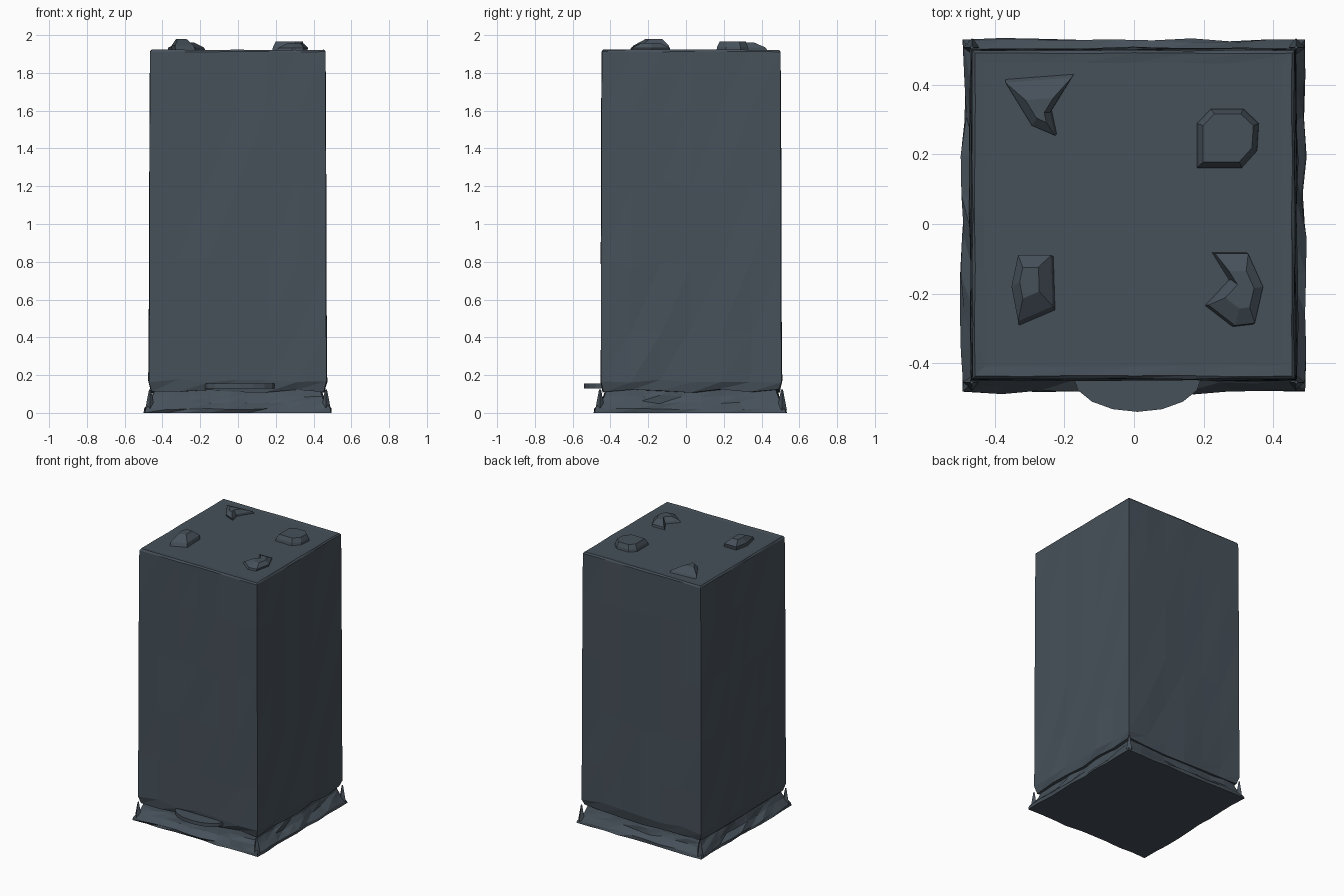
import bpy, bmesh, math, random

if "Cube" in bpy.data.objects:
    bpy.data.objects.remove(bpy.data.objects["Cube"])
random.seed(4)

slate = bpy.data.materials.new("dark slate")
slate.diffuse_color = (0.062, 0.082, 0.102, 1)
slate.use_nodes = True
slate.node_tree.nodes["Principled BSDF"].inputs["Base Color"].default_value = slate.diffuse_color

def finish(name, bm):
    bmesh.ops.recalc_face_normals(bm, faces=bm.faces)
    me = bpy.data.meshes.new(name)
    bm.to_mesh(me)
    bm.free()
    me.materials.append(slate)
    ob = bpy.data.objects.new(name, me)
    bpy.context.collection.objects.link(ob)
    return ob

def square_ring(bm, x0, x1, y0, y1, z, n, jit=0.0, jz=0.0):
    """Closed rectangular loop with n segments per side; corners stay sharp."""
    corners = [(x0, y0), (x1, y0), (x1, y1), (x0, y1)]
    ring = []
    for i, a in enumerate(corners):
        b = corners[(i + 1) % 4]
        for k in range(n):
            t = k / n
            j = 0 if k == 0 else jit
            ring.append(bm.verts.new((a[0] + (b[0] - a[0]) * t + random.uniform(-j, j),
                                      a[1] + (b[1] - a[1]) * t + random.uniform(-j, j),
                                      z + random.uniform(-jz, jz))))
    return ring

def bridge(bm, rings, cap_low=True, cap_high=True):
    for lo, hi in zip(rings, rings[1:]):
        m = len(lo)
        for i in range(m):
            j = (i + 1) % m
            bm.faces.new((lo[i], lo[j], hi[j]))
            bm.faces.new((lo[i], hi[j], hi[i]))
    if cap_low:
        bm.faces.new(rings[0][::-1])
    if cap_high:
        bm.faces.new(rings[-1])

# tall, slightly uneven body
bm = bmesh.new()
levels = [(0.115, -0.012, .006, .012), (0.17, 0.002, .005, .01), (0.45, 0.001, .004, .03),
          (0.8, 0, .003, .03), (1.2, -0.001, .003, .03), (1.6, -0.002, .003, .03),
          (1.912, -0.004, .002, .002), (1.922, -0.012, .002, .001), (1.919, -0.04, .003, .001)]
bridge(bm, [square_ring(bm, -0.469 - g, 0.466 + g, -0.449 - g, 0.503 + g, z, 6, j, jz)
            for z, g, j, jz in levels])
finish("body", bm)

# flared ragged skirt at the foot
bm = bmesh.new()
skirt = [(0.0, -0.493, 0.492, -0.482, 0.53, .008, 0), (0.02, -0.49, 0.488, -0.48, 0.525, .009, .006),
         (0.055, -0.462, 0.458, -0.45, 0.498, .01, .01), (0.09, -0.45, 0.445, -0.432, 0.485, .008, .008),
         (0.14, -0.435, 0.43, -0.42, 0.47, .004, .004)]
bridge(bm, [square_ring(bm, a, b, c, d, z, 9, j, jz) for z, a, b, c, d, j, jz in skirt])
finish("base_skirt", bm)

# thin upright spikes at the foot corners
for sx in (-1, 1):
    for y in (-0.455, 0.508):
        bm = bmesh.new()
        bmesh.ops.create_cone(bm, cap_ends=True, segments=4, radius1=0.026, radius2=0.005, depth=0.11)
        bmesh.ops.translate(bm, verts=bm.verts, vec=(sx * 0.466, y, 0.07))
        finish("corner_spike", bm)

# curved lip at the front, just above the skirt
bm = bmesh.new()
arc = [(0.01 + 0.185 * math.cos(t), -0.44 + 0.1 * math.sin(t))
       for t in [math.pi + math.pi * i / 8 for i in range(9)]]
rings = [[bm.verts.new((x, y, z)) for x, y in arc] for z in (0.13, 0.155)]
bridge(bm, rings)
finish("front_lip", bm)

# faceted feet on the top: outline polygon pulled in to a smaller flat crown
def stud(name, outline, crown, height, shift=(0, 0)):
    bm = bmesh.new()
    cx = sum(p[0] for p in outline) / len(outline)
    cy = sum(p[1] for p in outline) / len(outline)
    def ring(s, z, dx=0, dy=0):
        return [bm.verts.new((cx + (x - cx) * s + dx, cy + (y - cy) * s + dy, z)) for x, y in outline]
    bridge(bm, [ring(1, 1.912), ring(0.95, 1.912 + height * .5, shift[0] * .5, shift[1] * .5),
                ring(crown, 1.915 + height, *shift)])
    finish(name, bm)

stud("top_stud_front_left", [(-0.33, -0.295), (-0.225, -0.25), (-0.23, -0.095), (-0.33, -0.095),
                             (-0.35, -0.19)], 0.45, 0.064, (-0.01, 0.02))
stud("top_stud_back_right", [(0.18, 0.16), (0.31, 0.16), (0.355, 0.21), (0.36, 0.29), (0.315, 0.332),
                             (0.22, 0.332), (0.18, 0.29)], 0.8, 0.05)
stud("top_stud_front_right", [(0.2, -0.235), (0.28, -0.297), (0.34, -0.29), (0.365, -0.18),
                              (0.32, -0.08), (0.22, -0.08), (0.27, -0.16)], 0.5, 0.042, (0.02, 0))
stud("top_stud_back_left", [(-0.37, 0.42), (-0.29, 0.29), (-0.22, 0.26), (-0.235, 0.33),
                            (-0.17, 0.435)], 0.4, 0.045, (-0.01, -0.02))
